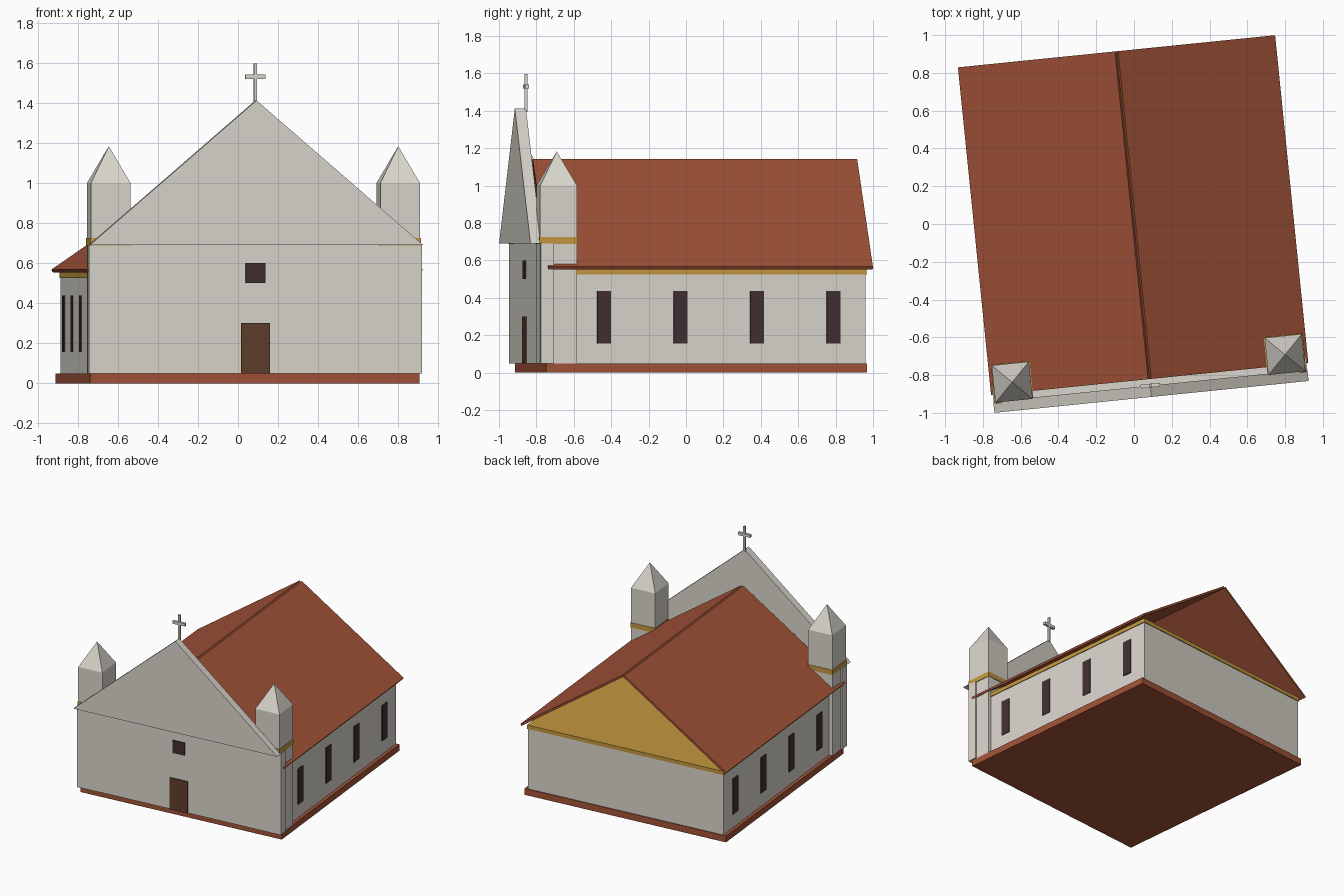
import bpy, bmesh
from mathutils import Matrix, Vector
from math import radians

if "Cube" in bpy.data.objects:
    bpy.data.objects.remove(bpy.data.objects["Cube"])

# The whole church is turned slightly about the vertical axis
TURN = Matrix.Rotation(radians(5.78), 4, 'Z')


def material(name, rgb):
    m = bpy.data.materials.new(name)
    lin = [(c / 255 / 12.92) if c <= 10 else ((c / 255 + 0.055) / 1.055) ** 2.4 for c in rgb]
    m.diffuse_color = (*lin, 1)
    m.use_nodes = True
    m.node_tree.nodes["Principled BSDF"].inputs["Base Color"].default_value = m.diffuse_color
    return m


STONE = material("pale_stone", (218, 214, 205))
TILE = material("red_tile", (162, 83, 56))
GOLD = material("ochre_trim", (196, 152, 64))
GLASS = material("dark_glass", (64, 46, 50))
WOOD = material("brown_wood", (94, 61, 42))


def finish(bm, name, mat):
    bmesh.ops.recalc_face_normals(bm, faces=bm.faces)
    bm.transform(TURN)
    me = bpy.data.meshes.new(name)
    bm.to_mesh(me)
    bm.free()
    me.materials.append(mat)
    ob = bpy.data.objects.new(name, me)
    bpy.context.collection.objects.link(ob)
    return ob


def prism(name, profile, y0, y1, mat):
    """Extrude an x-z outline from y0 to y1."""
    bm = bmesh.new()
    face = bm.faces.new([bm.verts.new((x, y0, z)) for x, z in profile])
    ext = bmesh.ops.extrude_face_region(bm, geom=[face])
    verts = [g for g in ext["geom"] if isinstance(g, bmesh.types.BMVert)]
    bmesh.ops.translate(bm, verts=verts, vec=Vector((0, y1 - y0, 0)))
    return finish(bm, name, mat)


def box(name, x0, x1, y0, y1, z0, z1, mat):
    return prism(name, [(x0, z0), (x1, z0), (x1, z1), (x0, z1)], y0, y1, mat)


def pyramid(name, x, y, half, z0, z1, mat):
    bm = bmesh.new()
    base = [bm.verts.new((x + a * half, y + b * half, z0))
            for a, b in ((-1, -1), (1, -1), (1, 1), (-1, 1))]
    tip = bm.verts.new((x, y, z1))
    bm.faces.new(base)
    for i in range(4):
        bm.faces.new((base[i], base[(i + 1) % 4], tip))
    return finish(bm, name, mat)


# Plinth, nave walls and cornice
box("plinth", -0.826, 0.826, -0.835, 0.89, 0, 0.05, TILE)
box("nave_walls", -0.80, 0.80, -0.80, 0.883, 0.05, 0.53, STONE)
box("cornice", -0.806, 0.806, -0.80, 0.889, 0.525, 0.555, GOLD)

# Front facade with its overhanging gable
box("facade_wall", -0.835, 0.835, -0.865, -0.793, 0.05, 0.69, STONE)
prism("facade_gable", [(-0.836, 0.69), (0.836, 0.69), (0, 1.412)], -0.92, -0.86, STONE)
box("front_door", -0.073, 0.073, -0.873, -0.864, 0.05, 0.30, WOOD)
box("front_window", -0.049, 0.049, -0.873, -0.864, 0.50, 0.60, GLASS)

# Cross on the gable
box("cross_upright", -0.008, 0.008, -0.868, -0.852, 1.395, 1.597, STONE)
box("cross_arm", -0.051, 0.051, -0.870, -0.850, 1.519, 1.541, STONE)

# Both sides: roof slab, corner tower and windows
for side, s in (("left", -1), ("right", 1)):
    slab = [(0, 1.13), (0.835, 0.553), (0.844, 0.567), (0.0085, 1.142)]
    prism(side + "_roof_slab", [(s * x, z) for x, z in slab], -0.825, 0.919, TILE)

    tx, ty, h = s * 0.726, -0.768, 0.099
    box(side + "_tower", tx - h, tx + h, ty - h, ty + h, 0.05, 1.0, STONE)
    b = h + 0.004
    box(side + "_tower_band", tx - b, tx + b, ty - b, ty + b, 0.688, 0.726, GOLD)
    pyramid(side + "_tower_spire", tx, ty, h, 1.0, 1.183, STONE)

    for i in range(4):
        y = -0.521 + 0.411 * i
        xs = sorted((s * 0.798, s * 0.806))
        box(f"{side}_window_{i + 1}", xs[0], xs[1], y - 0.037, y + 0.037, 0.157, 0.438, GLASS)
